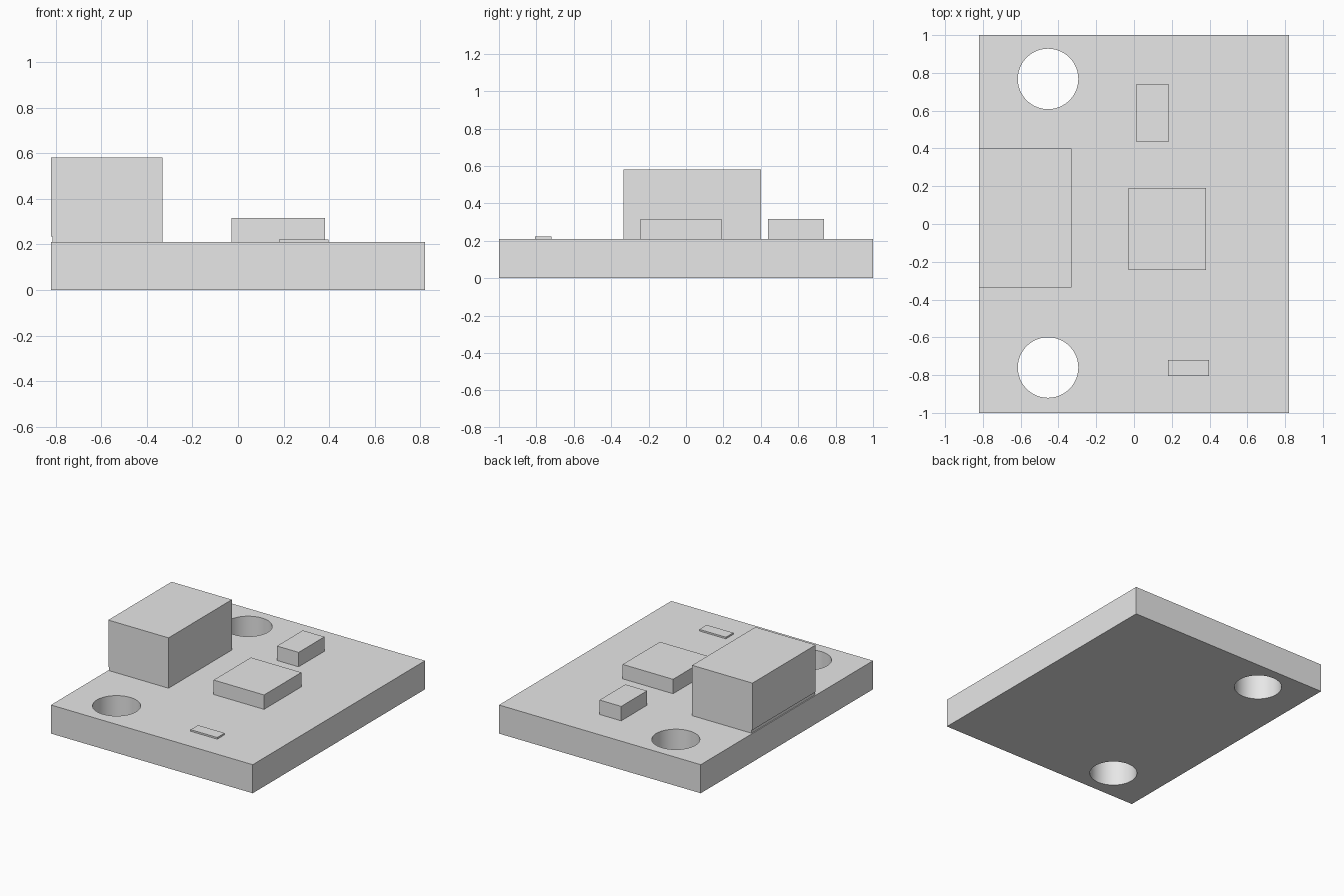
import bpy

cube = bpy.data.objects.get("Cube")
if cube:
    bpy.data.objects.remove(cube, do_unlink=True)

grey = bpy.data.materials.new("light_grey")
grey.use_nodes = True
colour = (0.8, 0.8, 0.8, 1)
grey.diffuse_color = colour
grey.node_tree.nodes["Principled BSDF"].inputs["Base Color"].default_value = colour

TOP = 0.21  # upper surface of the board


def box(name, x, y, z):
    """Box spanning the given (low, high) ranges."""
    spans = (x, y, z)
    bpy.ops.mesh.primitive_cube_add(size=1, location=[(a + b) / 2 for a, b in spans])
    ob = bpy.context.object
    ob.name = name
    ob.scale = [b - a for a, b in spans]
    bpy.ops.object.transform_apply(location=False, rotation=False, scale=True)
    ob.data.materials.append(grey)
    return ob


# Board with two round mounting holes
board = box("board", (-0.82, 0.82), (-1, 1), (0, TOP))
for label, y in (("front", -0.76), ("back", 0.768)):
    bpy.ops.mesh.primitive_cylinder_add(vertices=96, radius=0.16, depth=1,
                                        location=(-0.455, y, TOP / 2))
    cutter = bpy.context.object
    cutter.name = label + "_hole_cutter"
    cutter.data.materials.append(grey)
    cutter.hide_render = True
    cutter.hide_viewport = True
    cut = board.modifiers.new(label + "_hole", "BOOLEAN")
    cut.operation = "DIFFERENCE"
    cut.solver = "EXACT"
    cut.object = cutter

# Apply the cuts and remove the cutters
bpy.context.view_layer.objects.active = board
board.select_set(True)
for cut in list(board.modifiers):
    cutter = cut.object
    bpy.ops.object.modifier_apply(modifier=cut.name)
    bpy.data.objects.remove(cutter, do_unlink=True)
bpy.ops.object.shade_smooth_by_angle()

# Tall connector on a slightly recessed foot
box("connector_foot", (-0.813, -0.33), (-0.335, 0.4), (TOP, 0.235))
box("connector_body", (-0.82, -0.33), (-0.335, 0.4), (0.235, 0.58))

# Small parts on the board
box("main_chip", (-0.028, 0.382), (-0.243, 0.19), (TOP, 0.316))
box("back_chip", (0.01, 0.186), (0.438, 0.738), (TOP, 0.316))
box("front_chip", (0.18, 0.396), (-0.806, -0.72), (TOP, 0.222))
